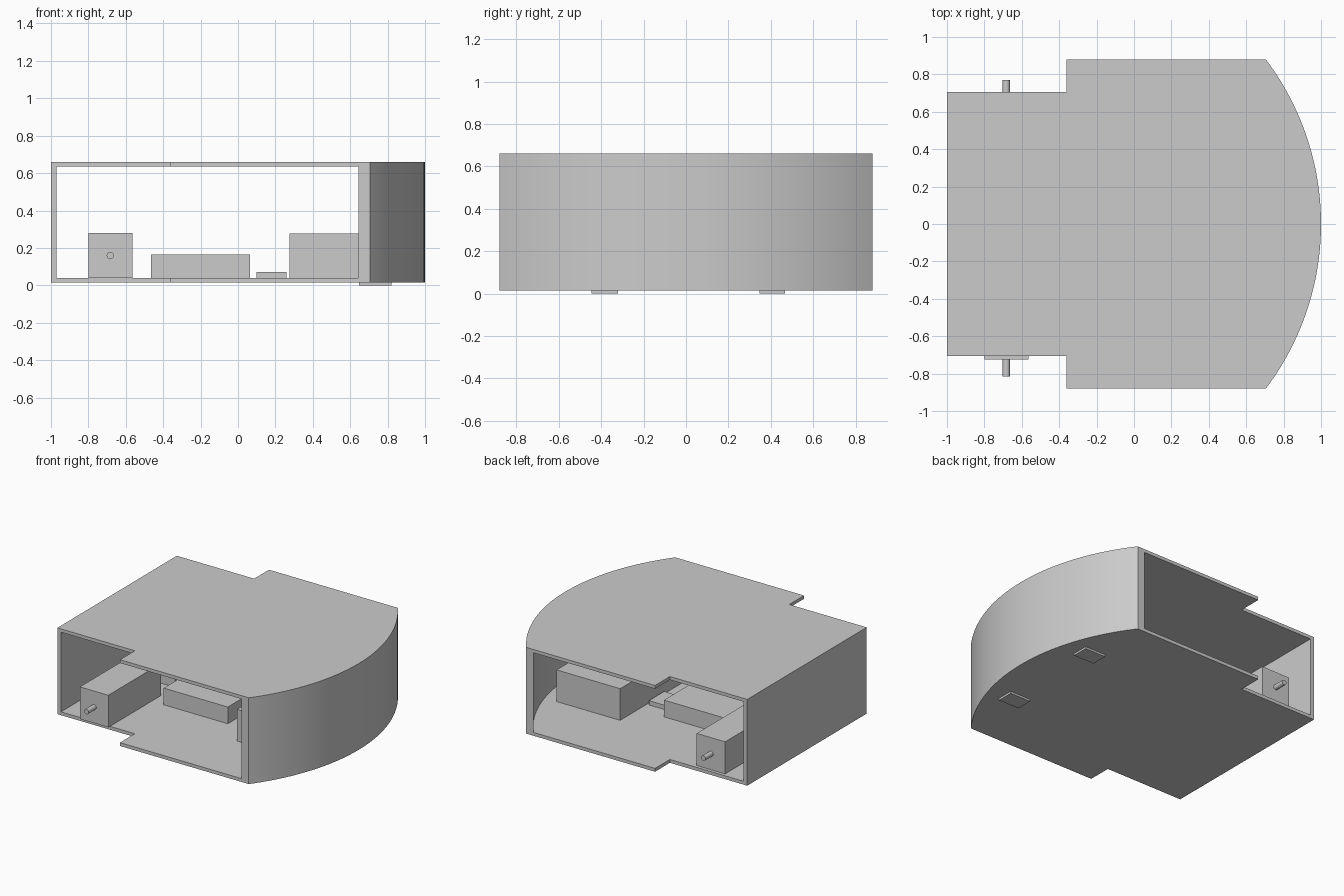
import bpy, bmesh, math
from mathutils import Matrix

cube = bpy.data.objects.get("Cube")
if cube:
    bpy.data.objects.remove(cube, do_unlink=True)

grey = bpy.data.materials.new("light_grey")
grey.use_nodes = True
COLOUR = (0.6, 0.6, 0.6, 1)
grey.diffuse_color = COLOUR
grey.node_tree.nodes["Principled BSDF"].inputs["Base Color"].default_value = COLOUR

FLOOR, ROOF = 0.04, 0.635      # inner faces of the plates
BOTTOM, TOP = 0.015, 0.66      # outer faces of the plates
HALF = 0.88                    # half width of the wide section
CENTRE, OUTER, INNER = -0.46, 1.46, 1.413


def finish(name, bm, smooth=False):
    bmesh.ops.recalc_face_normals(bm, faces=bm.faces)
    mesh = bpy.data.meshes.new(name)
    bm.to_mesh(mesh)
    bm.free()
    mesh.materials.append(grey)
    obj = bpy.data.objects.new(name, mesh)
    bpy.context.collection.objects.link(obj)
    if smooth:
        bpy.ops.object.select_all(action="DESELECT")
        obj.select_set(True)
        bpy.context.view_layer.objects.active = obj
        bpy.ops.object.shade_smooth_by_angle(angle=math.radians(30))
    return obj


def extrude_outline(name, points, z0, z1, smooth=False):
    bm = bmesh.new()
    face = bm.faces.new([bm.verts.new((x, y, z0)) for x, y in points])
    result = bmesh.ops.extrude_face_region(bm, geom=[face])
    verts = [v for v in result["geom"] if isinstance(v, bmesh.types.BMVert)]
    bmesh.ops.translate(bm, verts=verts, vec=(0, 0, z1 - z0))
    return finish(name, bm, smooth)


def box(name, x, y, z):
    outline = [(x[0], y[0]), (x[1], y[0]), (x[1], y[1]), (x[0], y[1])]
    return extrude_outline(name, outline, *z)


def shaft(name, x, y, z, radius):
    bm = bmesh.new()
    turn = Matrix.Translation((x, sum(y) / 2, z)) @ Matrix.Rotation(math.pi / 2, 4, "X")
    bmesh.ops.create_cone(bm, cap_ends=True, segments=24, radius1=radius,
                          radius2=radius, depth=y[1] - y[0], matrix=turn)
    return finish(name, bm, True)


def arc(radius, steps=40):
    limit = math.asin(HALF / radius)
    angles = [limit * (2 * i / steps - 1) for i in range(steps + 1)]
    return [(CENTRE + radius * math.cos(a), radius * math.sin(a)) for a in angles]


# Housing: notched plates, curved wall and flat wall, open at both sides
plate = arc(OUTER) + [(-0.36, HALF), (-0.36, 0.705), (-1, 0.705),
                      (-1, -0.705), (-0.36, -0.705), (-0.36, -HALF)]
extrude_outline("floor_plate", plate, BOTTOM, FLOOR, True)
extrude_outline("roof_plate", plate, ROOF, TOP, True)
extrude_outline("curved_wall", arc(OUTER) + arc(INNER)[::-1], FLOOR, ROOF, True)
box("flat_wall", (-1, -0.97), (-0.705, 0.705), (FLOOR, ROOF))

# Two motors with their output shafts
MOTOR_X = (-0.8, -0.565)
box("front_motor", MOTOR_X, (-0.725, -0.105), (FLOOR, 0.28))
box("back_motor", MOTOR_X, (0.06, 0.68), (FLOOR, 0.28))
shaft("front_shaft", -0.683, (-0.815, -0.72), 0.16, 0.019)
shaft("back_shaft", -0.683, (0.675, 0.77), 0.16, 0.019)

# Inner components
box("control_board", (-0.465, 0.065), (-0.213, 0.168), (FLOOR, 0.165))
box("small_module", (0.1, 0.258), (-0.11, 0.07), (FLOOR, 0.072))
box("battery_pack", (0.275, 0.8), (-0.405, 0.385), (FLOOR, 0.277))

# Pads under the floor
for side, y in (("front", (-0.445, -0.322)), ("back", (0.346, 0.468))):
    box(side + "_pad", (0.648, 0.82), y, (0, BOTTOM))
